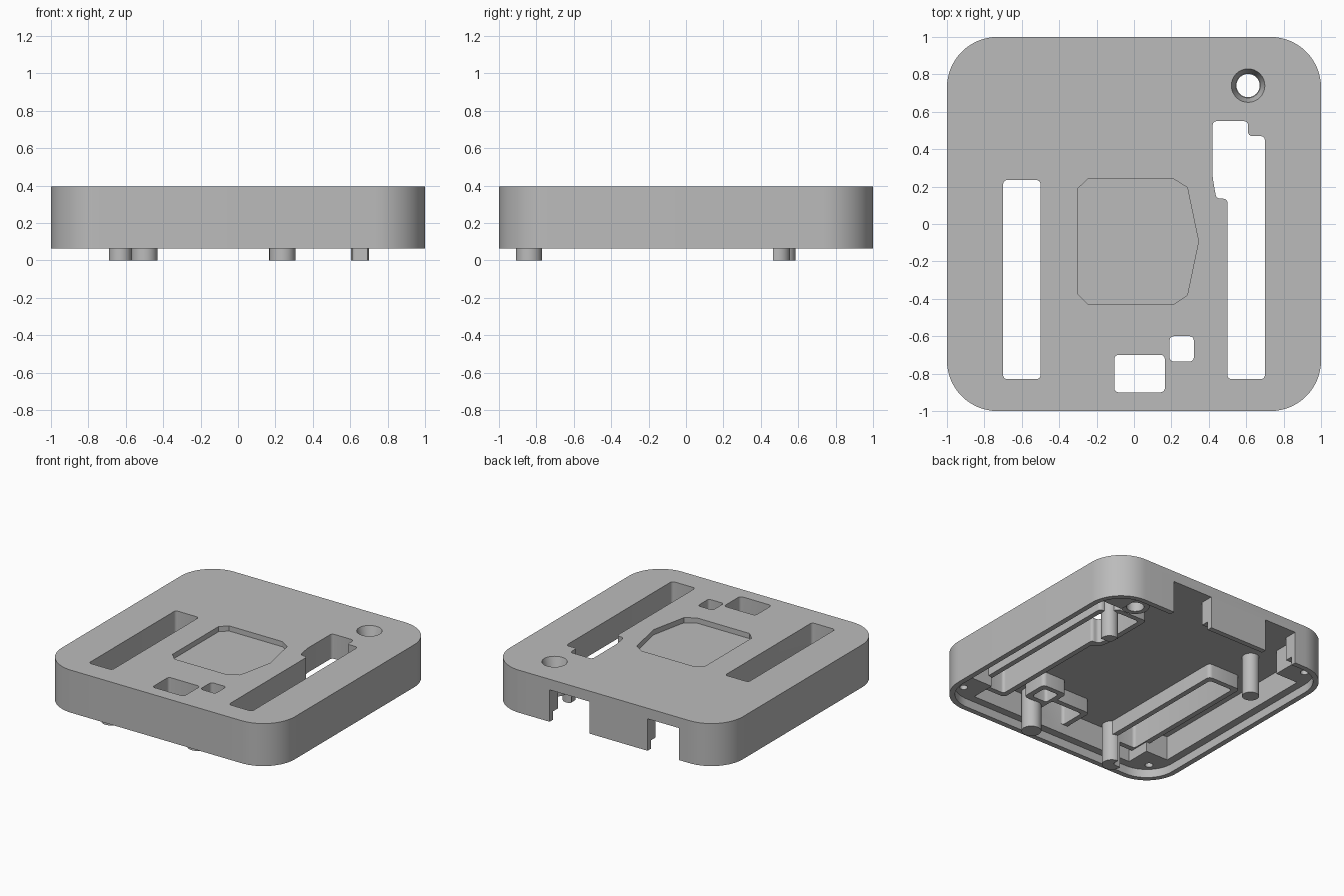
import bpy, bmesh, math
from mathutils import Vector

if "Cube" in bpy.data.objects:
    bpy.data.objects.remove(bpy.data.objects["Cube"], do_unlink=True)

grey = bpy.data.materials.new("matte_grey")
grey.use_nodes = True
COLOUR = (0.5, 0.5, 0.5, 1)
grey.diffuse_color = COLOUR
grey.node_tree.nodes["Principled BSDF"].inputs["Base Color"].default_value = COLOUR

BOTTOM, LEDGE, SLEEVE, CEILING, TOP = 0.065, 0.13, 0.205, 0.315, 0.395


def new_object(name, bm):
    bmesh.ops.recalc_face_normals(bm, faces=bm.faces)
    mesh = bpy.data.meshes.new(name)
    bm.to_mesh(mesh)
    bm.free()
    mesh.materials.append(grey)
    obj = bpy.data.objects.new(name, mesh)
    bpy.context.collection.objects.link(obj)
    return obj


def prism(name, outline, z0, z1, radius=0, steps=4):
    """Extrude an outline, with its corners rounded."""
    bm = bmesh.new()
    bm.faces.new([bm.verts.new((x, y, z0)) for x, y in outline])
    if radius:
        bmesh.ops.bevel(bm, geom=bm.verts[:], offset=radius, segments=steps,
                        profile=0.5, affect='VERTICES', offset_type='OFFSET')
    up = bmesh.ops.extrude_face_region(bm, geom=bm.faces[:])
    bmesh.ops.translate(bm, vec=(0, 0, z1 - z0),
                        verts=[v for v in up["geom"] if isinstance(v, bmesh.types.BMVert)])
    return new_object(name, bm)


def rounded_block(name, half, radius, z0, z1):
    """Square block with true arcs at the corners."""
    pts = []
    for q, (sx, sy) in enumerate([(1, 1), (-1, 1), (-1, -1), (1, -1)]):
        for i in range(17):
            a = math.pi / 2 * (q + i / 16)
            pts.append((sx * (half - radius) + radius * math.cos(a),
                        sy * (half - radius) + radius * math.sin(a)))
    return prism(name, pts, z0, z1)


def cylinder(name, x, y, z0, z1, r0, r1=None):
    bm = bmesh.new()
    bmesh.ops.create_cone(bm, cap_ends=True, segments=32, radius1=r0,
                          radius2=r0 if r1 is None else r1, depth=z1 - z0)
    bmesh.ops.translate(bm, verts=bm.verts, vec=(x, y, (z0 + z1) / 2))
    return new_object(name, bm)


def rect(x0, y0, x1, y1):
    return [(x0, y0), (x1, y0), (x1, y1), (x0, y1)]


def grow(outline, d):
    """Offset a counter-clockwise outline outwards."""
    result = []
    for i, p in enumerate(outline):
        a, b, c = Vector(outline[i - 1]), Vector(p), Vector(outline[(i + 1) % len(outline)])
        e, f = (b - a).normalized(), (c - b).normalized()
        n, m = Vector((e.y, -e.x)), Vector((f.y, -f.x))
        result.append(tuple(b + (n + m) * d / (1 + n.dot(m))))
    return result


body = rounded_block("case_lid", 1.0, 0.27, BOTTOM, TOP)


def combine(tool, operation):
    tool.hide_render = True
    mod = body.modifiers.new("cut", 'BOOLEAN')
    mod.operation, mod.solver, mod.object = operation, 'EXACT', tool
    bpy.context.view_layer.objects.active = body
    bpy.ops.object.modifier_apply(modifier=mod.name)
    bpy.data.objects.remove(tool, do_unlink=True)


# Stepped lip and main cavity, leaving solid corner blocks
combine(rounded_block("lip", 0.96, 0.23, 0, LEDGE), 'DIFFERENCE')
w, c = 0.9, 0.71
cavity = [(w, -c), (w, c), (c, c), (c, w), (-c, w), (-c, c),
          (-w, c), (-w, -c), (-c, -c), (-c, -w), (c, -w), (c, -c)]
combine(prism("cavity", cavity, 0.1, CEILING), 'DIFFERENCE')

# Connector notches in the back wall
for x0, x1 in [(0.13, 0.47), (-0.64, -0.37)]:
    combine(prism("notch", rect(x0, 0.8, x1, 1.1), 0, CEILING - 0.002), 'DIFFERENCE')

# Through openings, each with a sleeve hanging below the top plate
openings = [
    rect(-0.7, -0.83, -0.5, 0.235),
    [(0.5, -0.83), (0.7, -0.83), (0.7, 0.47), (0.61, 0.47), (0.61, 0.55),
     (0.42, 0.55), (0.42, 0.25), (0.44, 0.135), (0.5, 0.135)],
    rect(-0.105, -0.9, 0.165, -0.7),
    rect(0.19, -0.735, 0.32, -0.6),
]
for outline in openings:
    combine(prism("sleeve", grow(outline, 0.04), SLEEVE, CEILING + 0.03, 0.03), 'UNION')

# Button boss and board posts
BUTTON = (0.61, 0.74)
combine(cylinder("button_boss", *BUTTON, 0.17, CEILING + 0.02, 0.1), 'UNION')
for x, y, r in [(0.64, 0.495, 0.06), (-0.63, 0.525, 0.06), (0.237, -0.84, 0.07), (-0.5, -0.84, 0.07)]:
    combine(cylinder("board_post", x, y, 0, CEILING + 0.025, r), 'UNION')

# Cut the openings through everything
for outline in openings:
    combine(prism("opening", outline, -0.1, 0.5, 0.022), 'DIFFERENCE')

# Tapered button hole
combine(cylinder("button_bore", *BUTTON, 0.1, 0.5, 0.062), 'DIFFERENCE')
combine(cylinder("button_taper", *BUTTON, 0.315, TOP + 0.001, 0.066, 0.09), 'DIFFERENCE')

# Shallow label recess in the top
recess = [(-0.3, -0.375), (-0.245, -0.43), (0.21, -0.43), (0.285, -0.38), (0.345, -0.093),
          (0.285, 0.195), (0.21, 0.242), (-0.245, 0.242), (-0.3, 0.19)]
combine(prism("recess", recess, 0.355, 0.5), 'DIFFERENCE')

# Screw holes in the corner blocks
for sx in (-1, 1):
    for sy in (-1, 1):
        combine(cylinder("screw_hole", sx * 0.85, sy * 0.85, 0.05, 0.3, 0.028), 'DIFFERENCE')

bpy.ops.object.select_all(action='DESELECT')
body.select_set(True)
bpy.context.view_layer.objects.active = body
bpy.ops.object.shade_smooth_by_angle(angle=math.radians(30))
